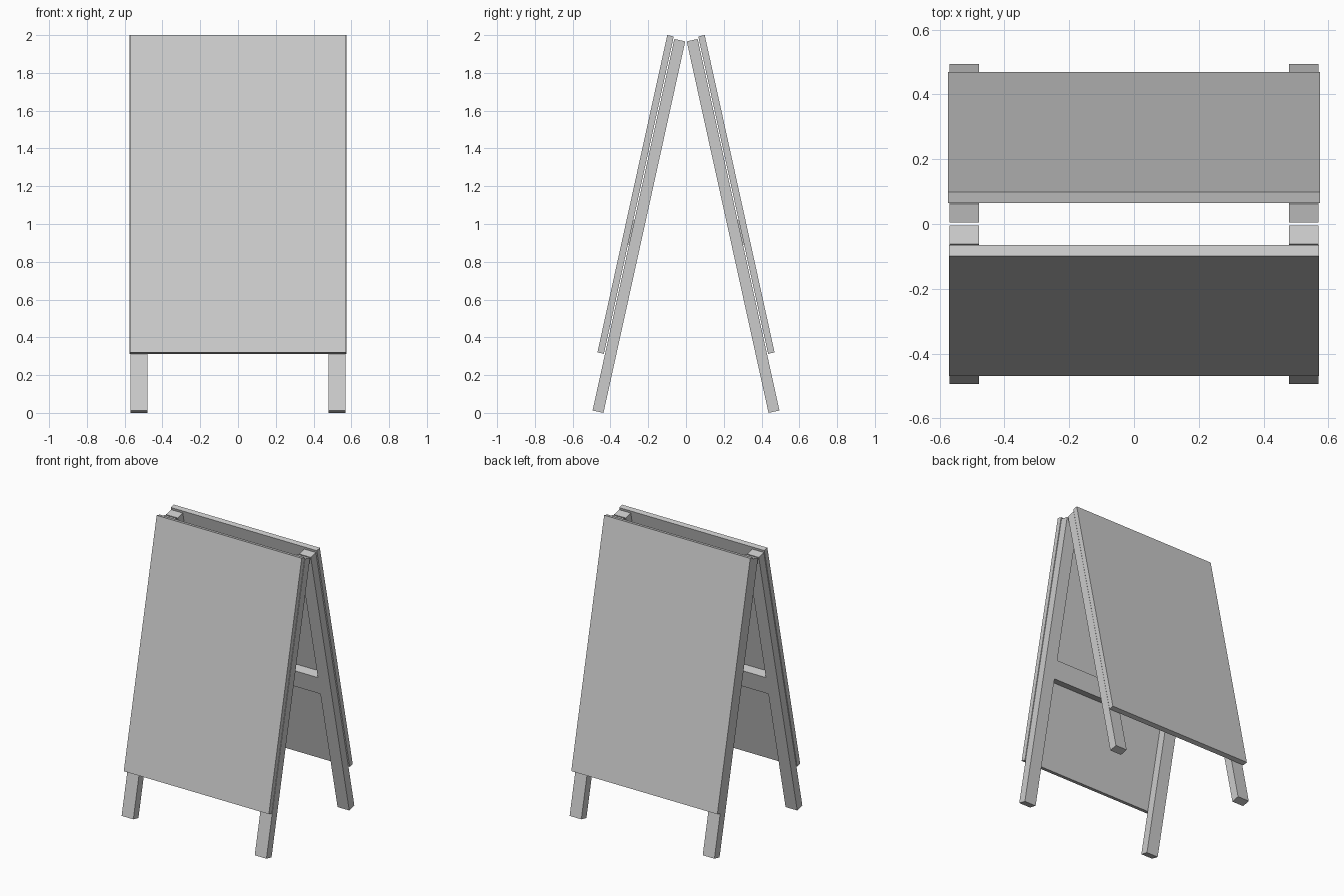
import bpy
from math import atan2
from mathutils import Matrix, Vector

if "Cube" in bpy.data.objects:
    bpy.data.objects.remove(bpy.data.objects["Cube"])

TILT = atan2(0.433, 1.967)   # lean of each leaf
FOOT_Y = 0.437               # inner bottom edge of the legs


def box(name, x, n, u, side):
    """Box in leaf space: x across, n outward from inner leg face, u up the leg."""
    bpy.ops.mesh.primitive_cube_add(size=1)
    ob = bpy.context.object
    ob.name = name
    size = [b - a for a, b in (x, n, u)]
    mid = Vector([(a + b) / 2 for a, b in (x, n, u)])
    m = (Matrix.Translation((0, FOOT_Y, 0)) @ Matrix.Rotation(TILT, 4, 'X')
         @ Matrix.Translation(mid) @ Matrix.Diagonal((*size, 1)))
    # the front leaf is the back leaf turned half way round z
    if side == "front":
        m = Matrix.Rotation(3.14159265, 4, 'Z') @ m
    ob.data.transform(m)
    return ob


for side, half in (("front", 0.571), ("back", 0.575)):
    # two legs
    box(side + "_leg_a", (0.478, 0.570), (0, 0.059), (0, 2.014), side)
    box(side + "_leg_b", (-0.570, -0.478), (0, 0.059), (0, 2.014), side)
    # cross rail between the legs
    box(side + "_rail", (-0.479, 0.479), (0, 0.065), (0.90, 1.03), side)
    # display board
    box(side + "_board", (-half, half), (0.065, 0.100), (0.306, 2.026), side)
